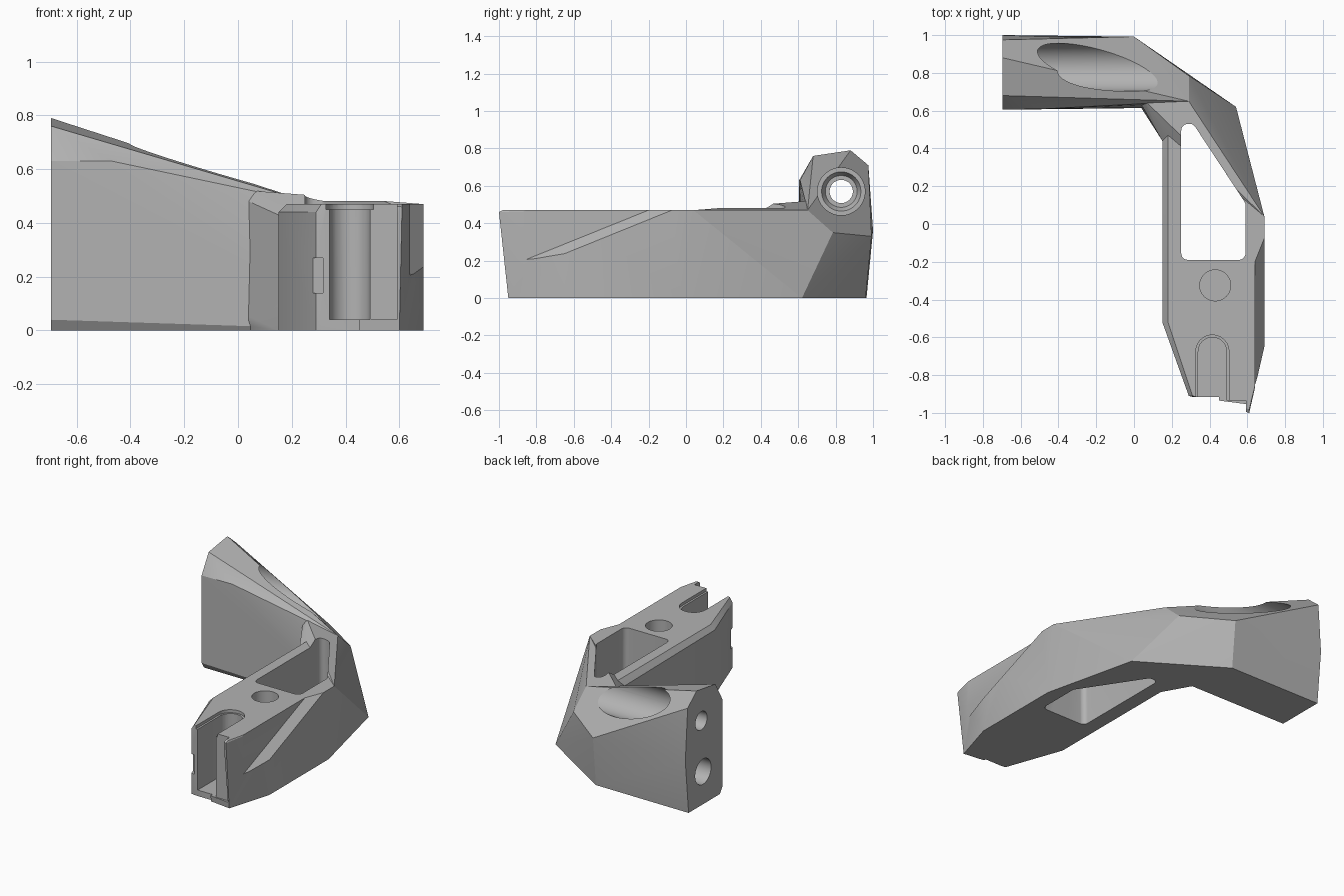
import bpy, bmesh, math
from mathutils import Matrix, Vector

cube = bpy.data.objects.get("Cube")
if cube:
    bpy.data.objects.remove(cube)


def finish(bm, name):
    bmesh.ops.recalc_face_normals(bm, faces=bm.faces)
    mesh = bpy.data.meshes.new(name)
    bm.to_mesh(mesh)
    bm.free()
    ob = bpy.data.objects.new(name, mesh)
    bpy.context.collection.objects.link(ob)
    return ob


def hull(name, points):
    bm = bmesh.new()
    for p in points:
        bm.verts.new(p)
    res = bmesh.ops.convex_hull(bm, input=bm.verts)
    loose = {g for g in res["geom_interior"] + res["geom_unused"]
             if isinstance(g, bmesh.types.BMVert) and not g.link_faces}
    bmesh.ops.delete(bm, geom=list(loose), context="VERTS")
    return finish(bm, name)


def rod(name, start, end, r1, r2=None, sides=48):
    a, b = Vector(start), Vector(end)
    turn = (b - a).to_track_quat("Z", "Y").to_matrix().to_4x4()
    bm = bmesh.new()
    bmesh.ops.create_cone(bm, cap_ends=True, segments=sides, radius1=r1,
                          radius2=r1 if r2 is None else r2, depth=(b - a).length,
                          matrix=Matrix.Translation((a + b) / 2) @ turn)
    return finish(bm, name)


def box(name, lo, hi):
    return hull(name, [(x, y, z) for x in (lo[0], hi[0])
                       for y in (lo[1], hi[1]) for z in (lo[2], hi[2])])


def rounded_prism(name, corners, radius, z0, z1):
    # Hull of small circles placed at each corner
    pts = []
    for x, y in corners:
        for i in range(24):
            a = math.tau * i / 24
            for z in (z0, z1):
                pts.append((x + radius * math.cos(a), y + radius * math.sin(a), z))
    return hull(name, pts)


def combine(body, tool, operation):
    mod = body.modifiers.new("combine", "BOOLEAN")
    mod.operation, mod.solver, mod.object = operation, "EXACT", tool
    tool.hide_render = True
    bpy.context.view_layer.update()
    deps = bpy.context.evaluated_depsgraph_get()
    mesh = bpy.data.meshes.new_from_object(body.evaluated_get(deps))
    body.modifiers.clear()
    body.data = mesh
    bpy.data.objects.remove(tool)


TOP = 0.47
# Shared outer corner points
heel = (0.54, 0.62, 0)
heel_top = (0.29, 0.785, 0.35)
back_top = (0.0, 0.992, 0.33)
back_low = (0.0, 0.96, 0)
shoulder = (0.29, 0.65, TOP)
side = [(0.69, -0.02, 0), (0.69, 0.04, TOP)]
elbow = [(0.04, 0.635, 0), (0.035, 0.62, 0.04), (0.04, 0.63, 0.48), (0.05, 0.66, 0.52)]

# Long leg with bevelled inner top edge
leg = hull("bracket_body", side + [
    heel, heel_top, shoulder,
    (0.15, -0.52, 0), (0.15, -0.52, 0.44), (0.18, -0.52, TOP),
    (0.15, 0.44, 0), (0.15, 0.44, 0.43), (0.18, 0.47, TOP),
    (0.29, -0.91, 0), (0.29, -0.91, 0.44), (0.31, -0.91, TOP),
    (0.60, -0.95, 0), (0.61, -1.0, 0.46), (0.61, -0.98, TOP),
    (0.69, -0.65, 0), (0.69, -0.65, TOP),
    (0.15, 0.68, 0), (0.18, 0.68, 0.44)])

# Corner block between leg and arm
corner = hull("corner_block", side + elbow + [
    heel, heel_top, shoulder, back_top, back_low,
    (0.15, 0.44, 0), (0.15, 0.44, 0.43), (0.18, 0.47, TOP)])

# Rising arm, from its end section to the heel
end = [(0.63, 0), (0.605, 0.04), (0.605, 0.63), (0.68, 0.76),
       (0.88, 0.79), (0.975, 0.71), (1.0, 0.36), (0.965, 0)]
arm = hull("arm", [(-0.695, y, z) for y, z in end] + elbow + [
    (-0.47, 0.61, 0.63), heel, heel_top, shoulder, back_top, back_low])

combine(leg, corner, "UNION")
combine(leg, arm, "UNION")

cutters = [
    # Through window and blind peg hole in the leg
    rounded_prism("window", [(0.285, -0.155), (0.555, -0.155), (0.555, 0.1),
                             (0.295, 0.495), (0.285, 0.495)], 0.035, -0.1, 0.7),
    rod("peg_hole", (0.43, -0.325, 0.1), (0.43, -0.325, 0.7), 0.082),
    # Front slot with widened lip
    rounded_prism("slot", [(0.415, -0.675), (0.415, -1.2)], 0.075, 0.04, 0.7),
    rounded_prism("slot_lip", [(0.415, -0.675), (0.415, -1.2)], 0.088, 0.45, 0.7),
    # Front prong trimming and notch
    box("left_trim", (0.2, -1.2, -0.1), (0.45, -0.915, 0.7)),
    box("right_trim", (0.4, -1.2, 0.04), (0.592, -0.935, 0.7)),
    box("prong_notch", (0.25, -1.2, 0.14), (0.316, -0.88, 0.27)),
    # Sloping recess on the outer side
    hull("side_recess", [(x, y, z) for x, y, z in (
        (0.64, -0.87, 0.2), (0.64, -0.2, TOP), (0.64, -0.2, 0.6), (0.64, -0.87, 0.6),
        (0.70, -0.84, 0.16), (0.70, -0.63, 0.235), (0.70, -0.05, TOP),
        (0.70, -0.05, 0.6), (0.70, -0.87, 0.6))]),
    # Scooped bore through the arm, and lower socket in its end
    rod("scoop", (-0.56, 0.83, 0.57), (0.6, 0.83, 0.57), 0.127, sides=64),
    rod("scoop_seat", (-0.6, 0.83, 0.57), (-0.55, 0.83, 0.57), 0.085, 0.11),
    rod("through_bore", (-0.9, 0.83, 0.57), (-0.4, 0.83, 0.57), 0.062),
    rod("end_socket", (-0.9, 0.81, 0.22), (-0.4, 0.81, 0.22), 0.085),
]
for cutter in cutters:
    combine(leg, cutter, "DIFFERENCE")

# Plain grey finish
grey = bpy.data.materials.new("plain grey")
grey.use_nodes = True
colour = (0.45, 0.45, 0.45, 1)
grey.diffuse_color = colour
grey.node_tree.nodes["Principled BSDF"].inputs["Base Color"].default_value = colour
leg.data.materials.clear()
leg.data.materials.append(grey)

bpy.ops.object.select_all(action="DESELECT")
leg.select_set(True)
bpy.context.view_layer.objects.active = leg
bpy.ops.object.shade_smooth_by_angle(angle=math.radians(20))
